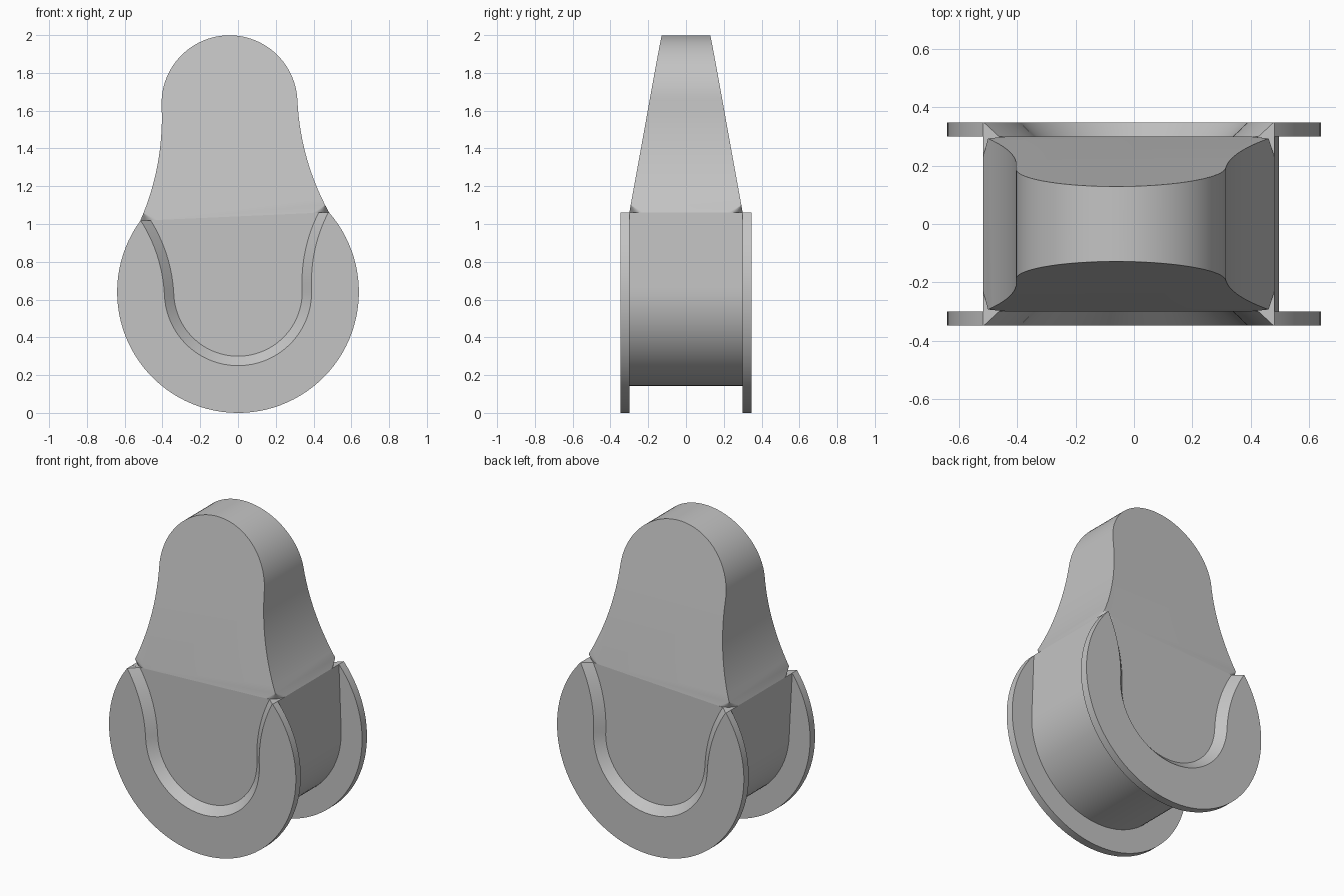
import bpy, bmesh, math
from mathutils import Matrix

cube = bpy.data.objects.get("Cube")
if cube:
    bpy.data.objects.remove(cube, do_unlink=True)

gray = bpy.data.materials.new("plain gray")
gray.use_nodes = True
COLOR = (0.55, 0.55, 0.55, 1)
gray.diffuse_color = COLOR
gray.node_tree.nodes["Principled BSDF"].inputs["Base Color"].default_value = COLOR

# Everything is drawn around the disc centre, then leaned slightly to one side
LEAN = Matrix.Translation((0, 0, 0.64)) @ Matrix.Rotation(-0.045, 4, 'Y')
JOINT = 0.4      # height of the seam between lower and upper body
HALF = 0.3       # half depth of the body
DISC = 0.64


def arc(cx, cz, r, a0, a1, n):
    """Points on an arc, angles in radians, both ends included."""
    return [(cx + r * math.cos(a0 + (a1 - a0) * i / n),
             cz + r * math.sin(a0 + (a1 - a0) * i / n)) for i in range(n + 1)]


def flare(neck, foot, z_neck, z_foot, n):
    """Concave arc from the foot to the neck, vertical where it meets the neck."""
    dx, dz = foot - neck, z_foot - z_neck
    r = (dx * dx + dz * dz) / (2 * dx)
    a = math.asin(dz / r)
    return arc(neck + r, z_neck, r, math.pi - a, math.pi, n)


def mirrored(points):
    return [(-x, z) for x, z in reversed(points)]


def finish(bm, name):
    bmesh.ops.recalc_face_normals(bm, faces=bm.faces)
    bm.transform(LEAN)
    mesh = bpy.data.meshes.new(name)
    bm.to_mesh(mesh)
    bm.free()
    mesh.materials.append(gray)
    ob = bpy.data.objects.new(name, mesh)
    bpy.context.collection.objects.link(ob)
    bpy.ops.object.select_all(action='DESELECT')
    ob.select_set(True)
    bpy.context.view_layer.objects.active = ob
    bpy.ops.object.shade_smooth_by_angle(angle=math.radians(30))


def slab(points, depth):
    """Profile extruded front to back; depth(z) gives the half depth."""
    bm = bmesh.new()
    front = [bm.verts.new((x, -depth(z), z)) for x, z in points]
    back = [bm.verts.new((x, depth(z), z)) for x, z in points]
    caps = [bm.faces.new(front), bm.faces.new(back[::-1])]
    for i in range(len(points)):
        j = (i + 1) % len(points)
        bm.faces.new((front[i], back[i], back[j], front[j]))
    return bm, caps


# Lower body: U-shaped block
u_shape = [(0.5, JOINT)] + arc(0, 0, 0.497, 0, -math.pi, 48) + [(-0.5, JOINT)]
bm, caps = slab(u_shape, lambda z: HALF)
finish(bm, "lower_body")

# Upper body: tapered neck with a round top and softened rims
side = flare(0.36, 0.5, 1.0, JOINT, 14)
outline = side + arc(0, 1.0, 0.36, 0, math.pi, 36)[1:-1] + mirrored(side)
bm, caps = slab(outline, lambda z: HALF - 0.179 * (z - JOINT))
rims = [e for f in caps for e in f.edges
        if max(v.co.z for v in e.verts) > JOINT + 0.001]
bmesh.ops.bevel(bm, geom=rims, offset=0.08, offset_type='OFFSET', segments=8,
                profile=0.5, affect='EDGES', clamp_overlap=False)
finish(bm, "upper_body")


# Side discs, each with a U-shaped opening that has a chamfered edge
def opening(radius, tip):
    s = flare(radius, tip, 0, JOINT, 16)
    return s + arc(0, 0, radius, 0, -math.pi, 40)[1:-1] + mirrored(s)


wide, narrow = opening(0.39, 0.497), opening(0.34, 0.445)
start = math.atan2(JOINT, 0.5)
rim = arc(0, 0, DISC, start, -math.pi - start, len(wide) - 1)

for name, sign in (("front_disc", -1), ("back_disc", 1)):
    bm = bmesh.new()
    inner, outer = sign * HALF, sign * 0.348
    rings = []
    for r, w, n in zip(rim, wide, narrow):
        section = ((r, inner), (r, outer), (w, outer), (n, inner))
        rings.append([bm.verts.new((p[0], y, p[1])) for p, y in section])
    for a, b in zip(rings, rings[1:]):
        for k in range(4):
            m = (k + 1) % 4
            bm.faces.new((a[k], a[m], b[m], b[k]))
    bm.faces.new(rings[0])
    bm.faces.new(rings[-1])
    finish(bm, name)
